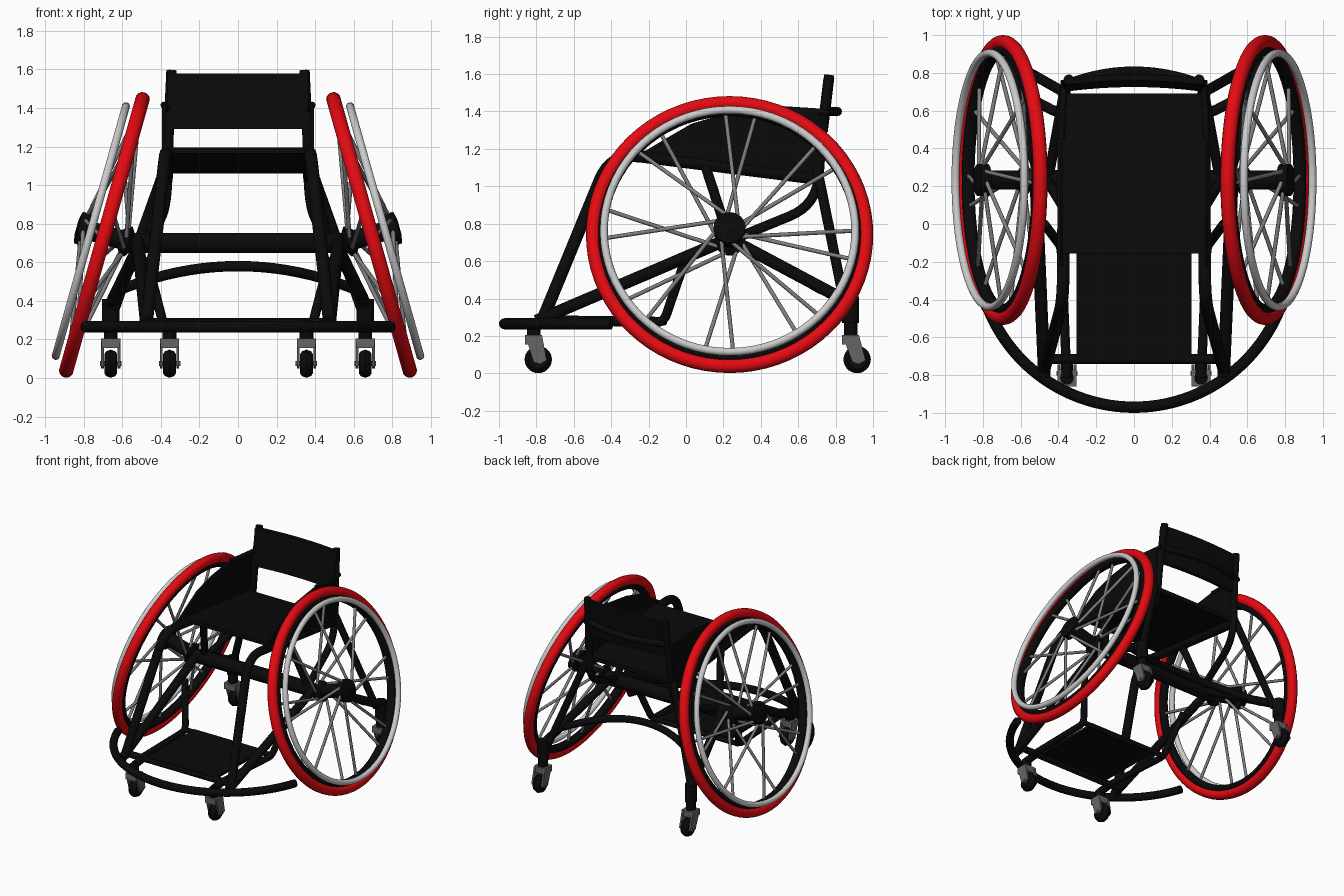
import bpy, bmesh
from math import sin, cos, pi, radians
from mathutils import Vector, Matrix

if "Cube" in bpy.data.objects:
    bpy.data.objects.remove(bpy.data.objects["Cube"])


def material(name, c):
    m = bpy.data.materials.new(name)
    m.diffuse_color = (*c, 1)
    m.use_nodes = True
    m.node_tree.nodes["Principled BSDF"].inputs["Base Color"].default_value = m.diffuse_color
    return m


BLACK = material("black", (0.003, 0.003, 0.003))
RED = material("red", (0.78, 0.003, 0.006))
SILVER = material("silver", (0.6, 0.6, 0.6))
STEEL = material("steel", (0.22, 0.215, 0.215))
DARK_STEEL = material("dark_steel", (0.13, 0.13, 0.13))


def finish(ob, name, mat, smooth=True):
    ob.name = name
    ob.data.materials.append(mat)
    if smooth:
        bpy.ops.object.select_all(action='DESELECT')
        ob.select_set(True)
        bpy.context.view_layer.objects.active = ob
        bpy.ops.object.shade_smooth_by_angle(angle=radians(40))
    return ob


def mesh_object(name, bm, mat, smooth=True, matrix=None):
    bmesh.ops.recalc_face_normals(bm, faces=bm.faces)
    me = bpy.data.meshes.new(name)
    bm.to_mesh(me)
    bm.free()
    ob = bpy.data.objects.new(name, me)
    bpy.context.collection.objects.link(ob)
    if matrix is not None:
        ob.matrix_world = matrix
    return finish(ob, name, mat, smooth)


def tube(name, pts, r, mat=BLACK, bend=0.0):
    """Round tube through points, with corners rounded over the bend length."""
    pts = [Vector(p) for p in pts]
    path = [pts[0]]
    for a, b, c in zip(pts, pts[1:], pts[2:]):
        if bend:
            p = b + (a - b).normalized() * min(bend, (a - b).length * 0.49)
            q = b + (c - b).normalized() * min(bend, (c - b).length * 0.49)
            for i in range(9):
                t = i / 8
                path.append(p * (1 - t) ** 2 + b * 2 * t * (1 - t) + q * t * t)
        else:
            path.append(b)
    path.append(pts[-1])
    cu = bpy.data.curves.new(name, 'CURVE')
    cu.dimensions = '3D'
    cu.bevel_depth, cu.bevel_resolution, cu.use_fill_caps = r, 4, True
    sp = cu.splines.new('POLY')
    sp.points.add(len(path) - 1)
    for p, co in zip(sp.points, path):
        p.co = (*co, 1)
    ob = bpy.data.objects.new(name, cu)
    bpy.context.collection.objects.link(ob)
    bpy.ops.object.select_all(action='DESELECT')
    ob.select_set(True)
    bpy.context.view_layer.objects.active = ob
    bpy.ops.object.convert(target='MESH')
    return finish(bpy.context.object, name, mat)


def lathe(name, profile, mat, matrix, steps=32, closed=False):
    """Spin an (r, z) profile around local z."""
    bm = bmesh.new()
    vs = [bm.verts.new((r, 0, z)) for r, z in profile]
    es = [bm.edges.new(e) for e in zip(vs, vs[1:] + (vs[:1] if closed else []))]
    bmesh.ops.spin(bm, geom=vs + es, axis=(0, 0, 1), cent=(0, 0, 0),
                   angle=2 * pi, steps=steps)
    bmesh.ops.remove_doubles(bm, verts=bm.verts, dist=1e-4)
    return mesh_object(name, bm, mat, True, matrix)


def ring(name, R, rr, rz, z, mat, matrix):
    prof = [(R + rr * cos(2 * pi * i / 14), z + rz * sin(2 * pi * i / 14)) for i in range(14)]
    return lathe(name, prof, mat, matrix, 72, True)


def slab(name, yz, x0, x1, mat=BLACK):
    """Extrude a side profile (y, z) from x0 to x1."""
    bm = bmesh.new()
    f = bm.faces.new([bm.verts.new((x0, y, z)) for y, z in yz])
    g = bmesh.ops.extrude_face_region(bm, geom=[f])['geom']
    bmesh.ops.translate(bm, vec=(x1 - x0, 0, 0),
                        verts=[v for v in g if isinstance(v, bmesh.types.BMVert)])
    return mesh_object(name, bm, mat, False)


def caster(name, x, ys, yw, ztop):
    """Swivel wheel: stem at ys, wheel at yw."""
    side = Matrix.Translation((x, yw, 0.074)) @ Matrix.Rotation(pi / 2, 4, 'Y')
    lathe(name + "_wheel", [(0, -.026), (.05, -.033), (.064, -.024), (.073, 0),
                            (.064, .024), (.05, .033), (0, .026)], BLACK, side, 28)
    for e in (-1, 1):
        slab(name + "_fork", [(ys - .045, .205), (ys + .045, .205), (yw + .045, .07),
                              (yw + .01, .05), (yw - .025, .06)],
             x + e * .036, x + e * .05, DARK_STEEL)
    slab(name + "_crown", [(ys - .045, .155), (ys + .045, .155), (ys + .045, .205),
                           (ys - .045, .205)], x - .048, x + .048, DARK_STEEL)
    tube(name + "_axle", [(x - .056, yw, .074), (x + .056, yw, .074)], .013, DARK_STEEL)
    tube(name + "_stem", [(x, ys, .2), (x, ys, ztop)], .036)


# cambered main wheels
TILT = radians(15.7)
for s, tag in ((1, "right"), (-1, "left")):
    n = Vector((s * cos(TILT), 0, sin(TILT)))
    c = Vector((s * .693, .233, .742))
    ax = Vector((0, 1, 0))
    M = Matrix((ax, n.cross(ax), n)).transposed().to_4x4()
    M.translation = c
    ring(tag + "_tire", .73, .038, .038, 0, RED, M)
    ring(tag + "_rim", .684, .027, .034, 0, BLACK, M)
    ring(tag + "_push_rim", .672, .021, .021, .073, SILVER, M)
    lathe(tag + "_hub", [(0, -.15), (.05, -.15), (.08, -.13), (.08, -.105), (.05, -.085),
                         (.05, .075), (.085, .085), (.085, .14), (.04, .15), (0, .15)],
          BLACK, M)
    # eight crossed spoke pairs, mirrored between the wheels
    for i in range(8):
        a = radians(85 + 45 * i)
        for e in (-1, 1):
            h, o, z = s * (a - e * .7), s * (a + e * .12), e * .115
            tube(tag + "_spoke", [M @ Vector((.065 * cos(h), .065 * sin(h), z)),
                                  M @ Vector((.68 * cos(o), .68 * sin(o), 0))], .011, STEEL)

    # frame side
    tube(tag + "_seat_and_front_tube", [(s * .37, .71, 1.04), (s * .375, -.4, 1.18),
                                        (s * .475, -.77, .28)], .033, bend=.16)
    tube(tag + "_lower_tube", [(s * .52, .23, .72), (s * .475, -.8, .28)], .033)
    tube(tag + "_back_post", [(s * .345, .765, 1.595), (s * .36, .725, 1.28),
                              (s * .37, .70, .9), (s * .45, .26, .72)], .027, bend=.16)
    tube(tag + "_seat_strut", [(s * .38, .1, 1.12), (s * .46, .23, .72)], .027)
    tube(tag + "_rear_strut", [(s * .375, .70, 1.1), (s * .64, .85, .36)], .027)
    tube(tag + "_rear_caster_arm", [(s * .50, .25, .71), (s * .66, .87, .38)], .033)
    tube(tag + "_rear_caster_housing", [(s * .66, .88, .27), (s * .66, .88, .41)], .045)
    tube(tag + "_footrest_tube", [(s * .475, .0, .62), (s * .385, -.12, .27),
                                  (s * .36, -.72, .285)], .025, bend=.05)
    tube(tag + "_front_caster_bracket", [(s * .355, -.81, .265), (s * .355, -.72, .275)], .03)
    slab(tag + "_side_guard", [(-.25, 1.17), (-.1, 1.26), (.03, 1.335), (.2, 1.385), (.45, 1.42),
                               (.68, 1.405), (.73, 1.37), (.72, 1.04)], s * .375, s * .393)
    tube(tag + "_guard_rail", [(s * .384, .45, 1.415), (s * .37, .76, 1.395)], .018)
    caster(tag + "_front_caster", s * .355, -.815, -.79, .27)
    caster(tag + "_rear_caster", s * .66, .88, .915, .3)

# cross members
tube("axle_tube", [(-.58, .233, .70), (.58, .233, .70)], .053)
arch = [(x / 10 * .63, .5 + .22 * (x / 10) ** 2, .58 - .13 * (x / 10) ** 2)
        for x in range(-10, 11)]
tube("rear_arch", arch, .027)
tube("back_bow", [(x / 10 * .36, .81 - .07 * (x / 10) ** 2, 1.4) for x in range(-10, 11)], .024)
tube("front_cross_tube", [(-.46, -.715, .285), (.46, -.715, .285)], .026)
tube("footrest_back_tube", [(-.385, -.12, .275), (.385, -.12, .275)], .02)

# front bumper arc
B = radians(71.5)
tube("front_bumper", [(.833 * sin(B * i / 24), -.135 - .835 * cos(B * i / 24), .265)
                      for i in range(-24, 25)], .03)

# seat, footplate and sling backrest
slab("seat", [(-.155, 1.165), (-.155, 1.195), (.69, 1.095), (.69, 1.06)], -.39, .39)
slab("footplate", [(-.73, .288), (-.73, .31), (-.12, .302), (-.12, .28)], -.305, .305)
bm = bmesh.new()
cols = []
for i in range(13):
    u = i / 6 - 1
    sag = .025 * (1 - u * u)
    cols.append([bm.verts.new((u * .365, y + sag, z)) for y, z in
                 ((.70, 1.29), (.735, 1.58), (.768, 1.58), (.733, 1.29))])
for a, b in zip(cols, cols[1:]):
    for k in range(4):
        bm.faces.new((a[k], a[k - 1], b[k - 1], b[k]))
bm.faces.new(cols[0])
bm.faces.new(cols[-1])
mesh_object("backrest", bm, BLACK)
